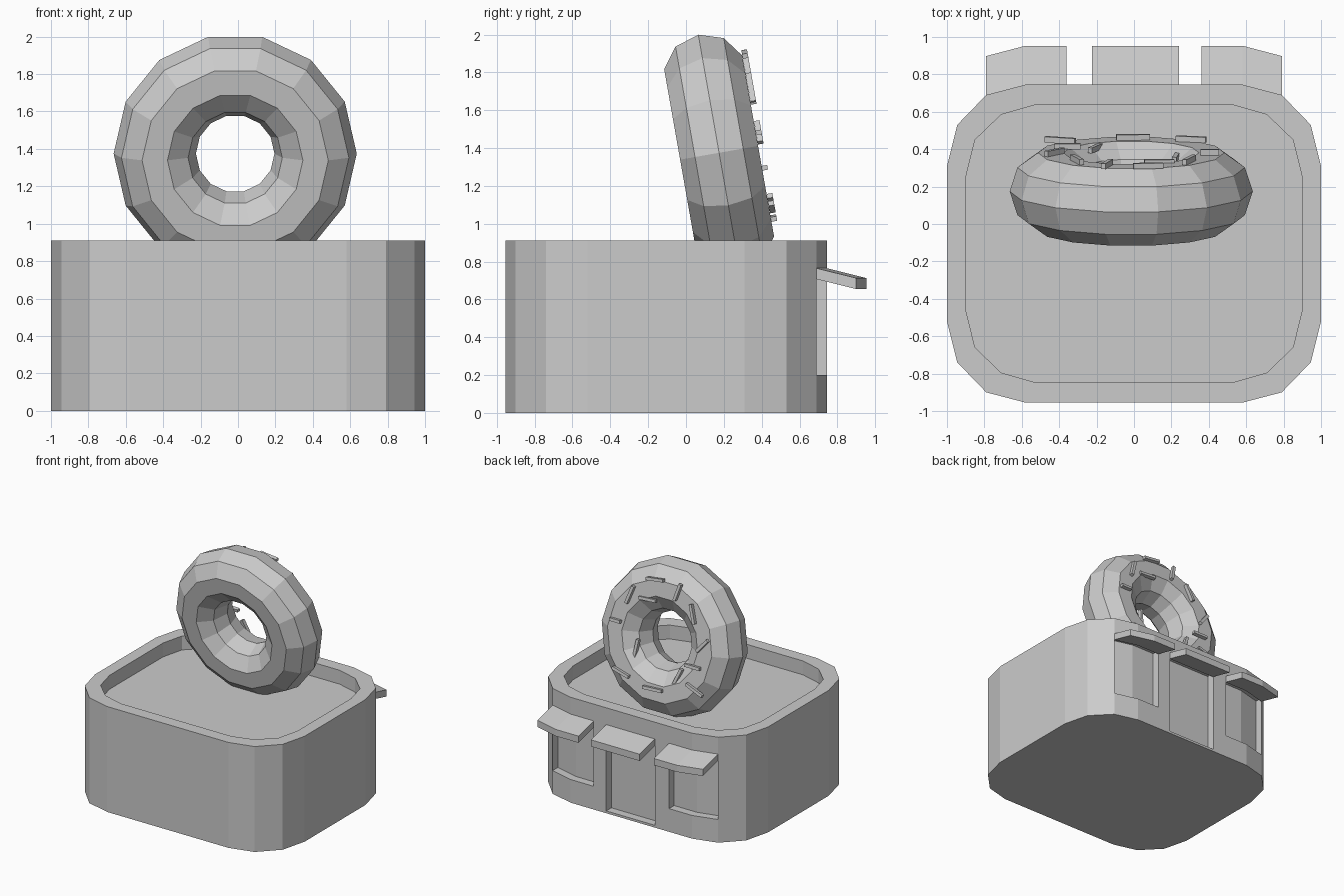
import bpy, bmesh
from math import cos, sin, pi, radians, hypot
from mathutils import Vector, Matrix

if "Cube" in bpy.data.objects:
    bpy.data.objects.remove(bpy.data.objects["Cube"])


def add_object(name, bm):
    bmesh.ops.recalc_face_normals(bm, faces=bm.faces)
    me = bpy.data.meshes.new(name)
    bm.to_mesh(me)
    bm.free()
    ob = bpy.data.objects.new(name, me)
    bpy.context.collection.objects.link(ob)
    return ob


def band(name, wall, inset, reach, z_in, z_out, height):
    """Solid following a wall line, from inset behind it to reach in front."""
    bm = bmesh.new()
    cols = []
    for x, y in wall:
        cols.append([bm.verts.new(c) for c in (
            (x, y - inset, z_in), (x, y + reach, z_out),
            (x, y + reach, z_out + height), (x, y - inset, z_in + height))])
    for a, b in zip(cols, cols[1:]):
        for i in range(4):
            j = (i + 1) % 4
            bm.faces.new((a[i], a[j], b[j], b[i]))
    bm.faces.new(cols[0])
    bm.faces.new(cols[-1][::-1])
    return add_object(name, bm)


def rounded_outline(corner):
    """Mirror one corner (offsets from the shop centre) to all four."""
    right = corner[::-1] + [(x, -y) for x, y in corner]
    return right + [(-x, y) for x, y in right[::-1]]


# Shop body: faceted rounded block with a parapet and sunken roof
CY = -0.105
outer = rounded_outline([(1.0, .415), (.945, .635), (.79, .795), (.58, .85)])
inner = rounded_outline([(.897, .365), (.85, .555), (.71, .69), (.525, .743)])
bm = bmesh.new()
rings = [[bm.verts.new((x, y + CY, z)) for x, y in pts]
         for pts, z in ((outer, 0), (outer, .91), (inner, .91), (inner, .79))]
for a, b in zip(rings, rings[1:]):
    for i in range(len(a)):
        j = (i + 1) % len(a)
        bm.faces.new((a[i], a[j], b[j], b[i]))
bm.faces.new(rings[0][::-1])
bm.faces.new(rings[-1])
body = add_object("shop_body", bm)

# Door and window recesses with sloping awnings over them
window = [(.36, .745), (.58, .745), (.79, .69)]
openings = [
    ("door", [(-.225, .745), (.24, .745)], .02),
    ("window_right", window, .20),
    ("window_left", [(-x, y) for x, y in window[::-1]], .20),
]
for name, wall, sill in openings:
    cutter = band(name + "_cutter", wall, .07, .2, sill, sill, .74 - sill)
    mod = body.modifiers.new(name, 'BOOLEAN')
    mod.operation = 'DIFFERENCE'
    mod.solver = 'EXACT'
    mod.object = cutter
    bpy.context.view_layer.objects.active = body
    bpy.ops.object.modifier_apply(modifier=mod.name)
    bpy.data.objects.remove(cutter)
    band(name + "_awning", wall, .005, .208, .708, .655, .058)

# Ring sign: low-poly doughnut, leaning 10 degrees; local z is its axis,
# local y points up along its face
tilt = Matrix(((1, 0, 0), (0, -sin(radians(10)), cos(radians(10))),
               (0, cos(radians(10)), sin(radians(10))))).to_4x4()
place = Matrix.Translation((-.015, .175, 1.375)) @ tilt
MAJOR, MINOR = 14, 10
bm = bmesh.new()
grid = []
for i in range(MAJOR):
    a = 2 * pi * i / MAJOR
    row = []
    for j in range(MINOR):
        b = 2 * pi * j / MINOR
        r = .43 + .22 * cos(b)
        row.append(bm.verts.new(place @ Vector((r * cos(a), r * sin(a), .22 * sin(b)))))
    grid.append(row)
for i in range(MAJOR):
    for j in range(MINOR):
        k, m = (i + 1) % MAJOR, (j + 1) % MINOR
        bm.faces.new((grid[i][j], grid[k][j], grid[k][m], grid[i][m]))
add_object("doughnut", bm)

# Sprinkles on the back face: centre across/up, then direction across/up
sprinkles = [
    (.09, .49, -.16, .02), (-.13, .44, .04, -.14), (.15, .31, -.16, .01),
    (.31, .31, .05, -.15), (.42, .07, -.10, .0), (-.29, .30, -.05, -.15),
    (.24, -.13, .02, -.16), (-.41, .07, .09, -.11), (.32, -.33, -.16, -.04),
    (.01, -.39, -.18, .01), (-.34, -.12, -.14, .0), (-.19, -.25, .06, -.15),
    (-.38, -.30, -.16, -.06),
]
bm = bmesh.new()
for x, y, dx, dy in sprinkles:
    r = hypot(x, y)
    depth = .225 - max(0, .362 - r) * .72
    along = Vector((dx, dy, 0))
    spin = along.to_track_quat('X', 'Z').to_matrix().to_4x4()
    size = Matrix.Diagonal((along.length, .025, .03, 1))
    bmesh.ops.create_cube(
        bm, size=1, matrix=place @ Matrix.Translation((x, y, depth)) @ spin @ size)
add_object("sprinkles", bm)
